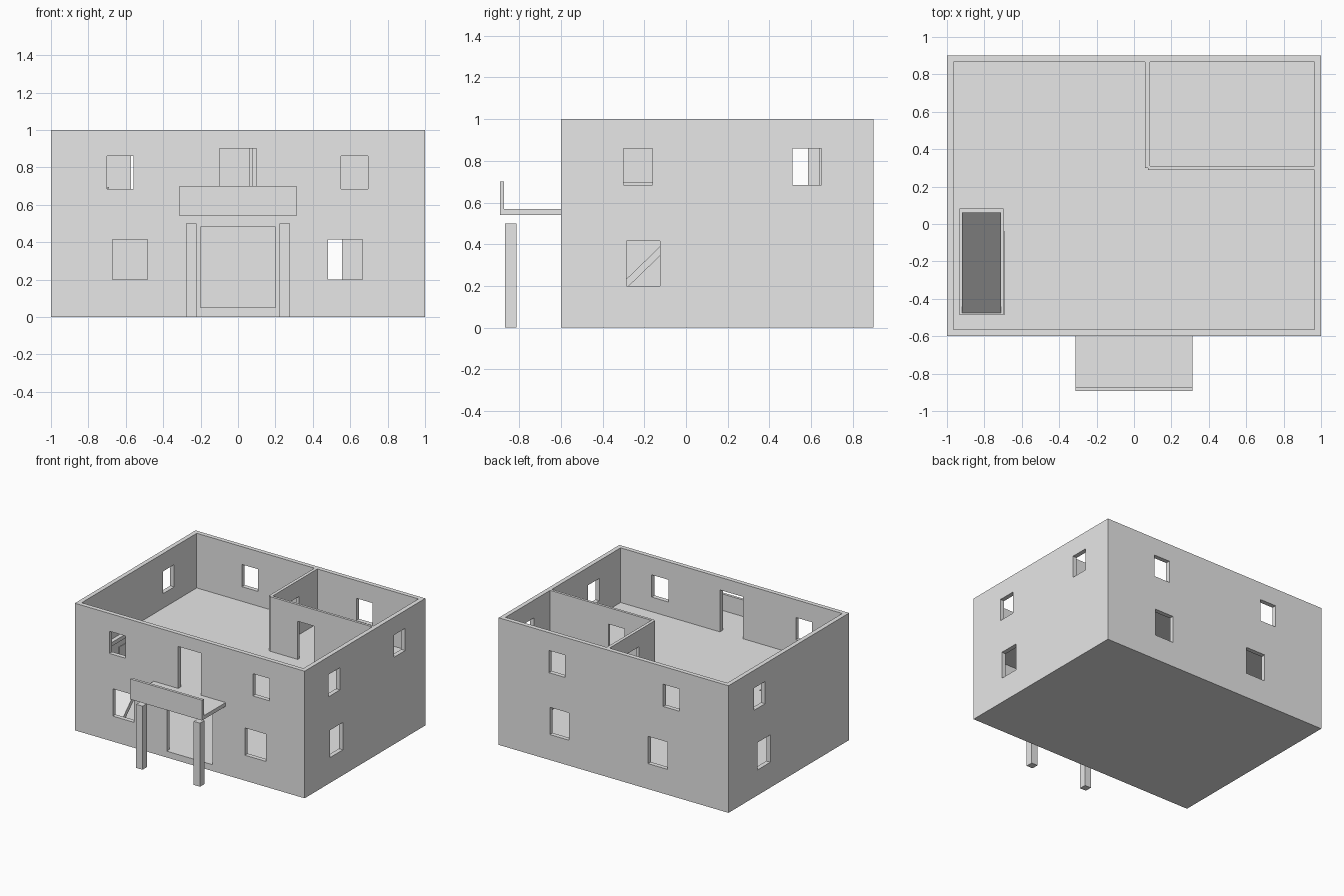
import bpy
import math

cube = bpy.data.objects.get("Cube")
if cube:
    bpy.data.objects.remove(cube, do_unlink=True)

grey = bpy.data.materials.new("light_grey_plaster")
grey.use_nodes = True
grey.diffuse_color = (0.8, 0.8, 0.8, 1)
grey.node_tree.nodes["Principled BSDF"].inputs["Base Color"].default_value = (0.8, 0.8, 0.8, 1)


def box(name, x, y, z):
    """Box from its (low, high) extent on each axis."""
    spans = (x, y, z)
    corners = [(a, b, c) for a in x for b in y for c in z]
    faces = [(0, 1, 3, 2), (4, 6, 7, 5), (0, 4, 5, 1),
             (2, 3, 7, 6), (0, 2, 6, 4), (1, 5, 7, 3)]
    mesh = bpy.data.meshes.new(name)
    mesh.from_pydata(corners, [], faces)
    mesh.materials.append(grey)
    obj = bpy.data.objects.new(name, mesh)
    bpy.context.collection.objects.link(obj)
    return obj


def cut(target, x, y, z):
    """Cut a box-shaped opening with a hidden helper."""
    cutter = box(target.name + "_cutter", x, y, z)
    cutter.hide_render = True
    cutter.hide_viewport = True
    cutter.display_type = 'WIRE'
    mod = target.modifiers.new("opening", 'BOOLEAN')
    mod.operation = 'DIFFERENCE'
    mod.solver = 'EXACT'
    mod.object = cutter


W = 0.035                       # outer wall thickness
FRONT, BACK = -0.6, 0.9
FLOOR, CEILING, UPPER = 0.05, 0.54, 0.57
LOW, HIGH = (0.2, 0.415), (0.685, 0.86)
DOOR_TOP = 0.87

# Outer shell, hollowed into two storeys with an open top
shell = box("house_walls", (-1, 1), (FRONT, BACK), (0, 1))
inside_x, inside_y = (-1 + W, 1 - W), (FRONT + W, BACK - W)
cut(shell, inside_x, inside_y, (FLOOR, CEILING))
cut(shell, inside_x, inside_y, (UPPER, 1.2))

# Stairwell through the upper floor
cut(shell, (-0.933, -0.697), (-0.485, 0.08), (CEILING - 0.05, UPPER + 0.05))

# Doors and windows of the front wall
front_cut = (FRONT - 0.1, FRONT + W + 0.02)
for x, z in [((-0.2, 0.2), (FLOOR, 0.48)), ((-0.1, 0.1), (UPPER, 0.9)),
             ((-0.67, -0.485), LOW), ((0.48, 0.665), LOW),
             ((-0.7, -0.56), HIGH), ((0.55, 0.695), HIGH)]:
    cut(shell, x, front_cut, z)

# Windows of the back wall
back_cut = (BACK - W - 0.02, BACK + 0.1)
for x, z in [((-0.47, -0.3), LOW), ((0.39, 0.555), LOW),
             ((-0.572, -0.432), HIGH), ((0.424, 0.564), HIGH)]:
    cut(shell, x, back_cut, z)

# Windows of the side walls
left_cut, right_cut = (1 - W - 0.02, 1.1), (-1.1, -1 + W + 0.02)
for x, y, z in [(left_cut, (-0.285, -0.125), LOW), (left_cut, (-0.3, -0.16), HIGH),
                (left_cut, (0.51, 0.65), HIGH), (right_cut, (0.38, 0.54), LOW),
                (right_cut, (0.445, 0.585), HIGH)]:
    cut(shell, x, y, z)

# Upstairs room partitions with doorways
side_partition = box("side_partition", (0.06, 0.085), (0.3, BACK - W), (UPPER, 1))
cut(side_partition, (0, 0.15), (0.5, 0.637), (UPPER - 0.01, DOOR_TOP))
front_partition = box("front_partition", (0.075, 1 - W), (0.29, 0.31), (UPPER, 1))
cut(front_partition, (0.317, 0.457), (0.2, 0.4), (UPPER - 0.01, DOOR_TOP))

# Stair ramp, sheared up towards the back, and its low guard wall
ramp = box("stair_ramp", (-0.92, -0.71), (-0.475, 0.062), (0, 0.045))
for v in ramp.data.vertices:
    v.co.z += FLOOR - 0.045 if v.co.y < 0 else UPPER - 0.045
box("stair_guard", (-0.699, -0.69), (-0.485, -0.04), (UPPER, 0.695))

# Balcony slab, parapet and porch columns
box("balcony_slab", (-0.313, 0.313), (-0.89, FRONT), (CEILING, UPPER))
box("balcony_parapet", (-0.313, 0.313), (-0.893, -0.872), (CEILING, 0.7))
for side, x in (("right", -0.278), ("left", 0.222)):
    box(side + "_porch_column", (x, x + 0.055), (-0.868, -0.813), (0, 0.5))
